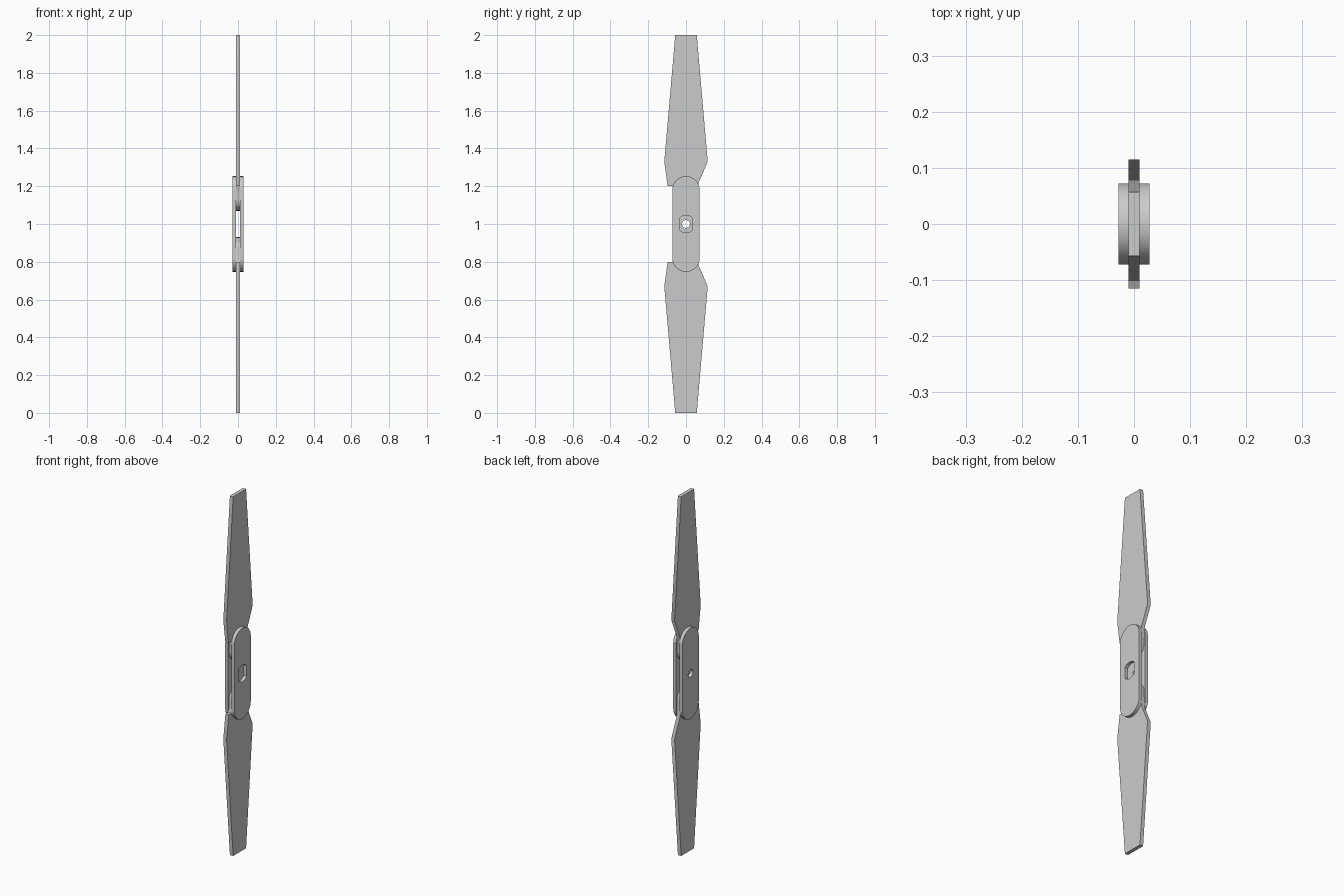
import bpy
from math import sin, cos, pi, radians, acos

if "Cube" in bpy.data.objects:
    bpy.data.objects.remove(bpy.data.objects["Cube"])


def arc(cy, cz, r, a0, a1, n=24):
    return [(cy + r * cos(a0 + (a1 - a0) * i / n),
             cz + r * sin(a0 + (a1 - a0) * i / n)) for i in range(n + 1)]


def slab(name, loops, x_mid, half_thickness):
    """Extrude (y, z) outlines along x; extra loops become holes."""
    curve = bpy.data.curves.new(name, 'CURVE')
    curve.dimensions = '2D'
    curve.fill_mode = 'BOTH'
    curve.extrude = half_thickness
    for pts in loops:
        spline = curve.splines.new('POLY')
        spline.points.add(len(pts) - 1)
        for p, (y, z) in zip(spline.points, pts):
            p.co = (y, z, 0, 1)
        spline.use_cyclic_u = True
    ob = bpy.data.objects.new(name, curve)
    bpy.context.collection.objects.link(ob)
    ob.location.x = x_mid
    ob.rotation_euler = (radians(90), 0, radians(90))
    bpy.ops.object.select_all(action='DESELECT')
    ob.select_set(True)
    bpy.context.view_layer.objects.active = ob
    bpy.ops.object.convert(target='MESH')
    bpy.ops.object.shade_smooth_by_angle(angle=radians(30))
    return bpy.context.object


# Folding blades: tapered, with a stop notch and a rounded root in the hub
blade = [(0.057, 2.0), (-0.057, 2.0), (-0.115, 1.33), (-0.097, 1.2),
         (-0.072, 1.2), (-0.066, 1.175)]
blade += arc(0, 1.135, 0.065, pi, 2 * pi)
blade += [(0.067, 1.22), (0.115, 1.33)]
slab("upper_blade", [blade], 0, 0.01)
slab("lower_blade", [[(y, 2 - z) for y, z in reversed(blade)]], 0, 0.01)

# Hub plates: rounded bars either side of the blades
R = 0.0725
outline = arc(0, 1.253 - R, R, 0, pi) + arc(0, 0.747 + R, R, pi, 2 * pi)

# Flat-sided shaft socket in one plate, round hole in the other
a = acos(0.035 / 0.046)
socket = arc(0, 1, 0.046, a, pi - a, 12) + arc(0, 1, 0.046, pi + a, 2 * pi - a, 12)
shaft_hole = arc(0, 1, 0.021, 0, 2 * pi, 32)[:-1]
slab("hub_plate_socket_side", [outline, socket], 0.019, 0.009)
slab("hub_plate_hole_side", [outline, shaft_hole], -0.019, 0.009)
